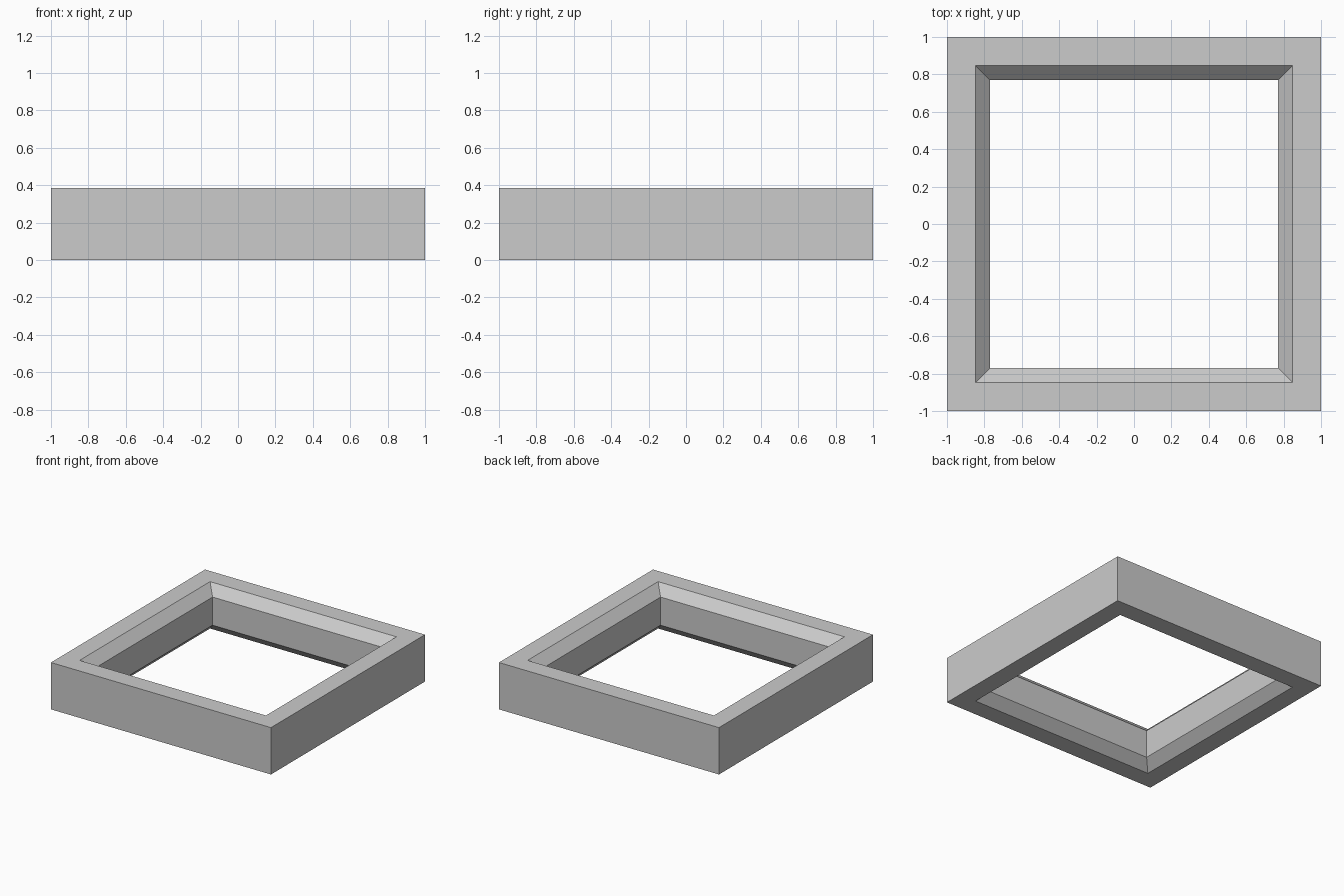
import bpy
import bmesh

# Remove the default object
cube = bpy.data.objects.get("Cube")
if cube:
    bpy.data.objects.remove(cube, do_unlink=True)

# Plain grey material
GREY = (0.6, 0.6, 0.6, 1.0)
grey = bpy.data.materials.new("grey")
grey.use_nodes = True
grey.diffuse_color = GREY
grey.node_tree.nodes["Principled BSDF"].inputs["Base Color"].default_value = GREY

# Frame cross-section: (distance from centre, height), chamfered on the inner edges
OUTER, INNER, HEIGHT, CHAMFER = 1.0, 0.77, 0.385, 0.077
profile = [
    (OUTER, 0),
    (OUTER, HEIGHT),
    (INNER + CHAMFER, HEIGHT),
    (INNER, HEIGHT - CHAMFER),
    (INNER, CHAMFER),
    (INNER + CHAMFER, 0),
]

# Sweep the profile round the four mitred corners
corners = [(-1, -1), (1, -1), (1, 1), (-1, 1)]
bm = bmesh.new()
rings = [[bm.verts.new((r * cx, r * cy, z)) for r, z in profile]
         for cx, cy in corners]
for i, ring in enumerate(rings):
    after = rings[(i + 1) % len(rings)]
    for j in range(len(profile)):
        k = (j + 1) % len(profile)
        bm.faces.new((ring[j], after[j], after[k], ring[k]))
bmesh.ops.recalc_face_normals(bm, faces=bm.faces)

mesh = bpy.data.meshes.new("square_frame")
bm.to_mesh(mesh)
bm.free()
mesh.materials.append(grey)
frame = bpy.data.objects.new("square_frame", mesh)
bpy.context.collection.objects.link(frame)
